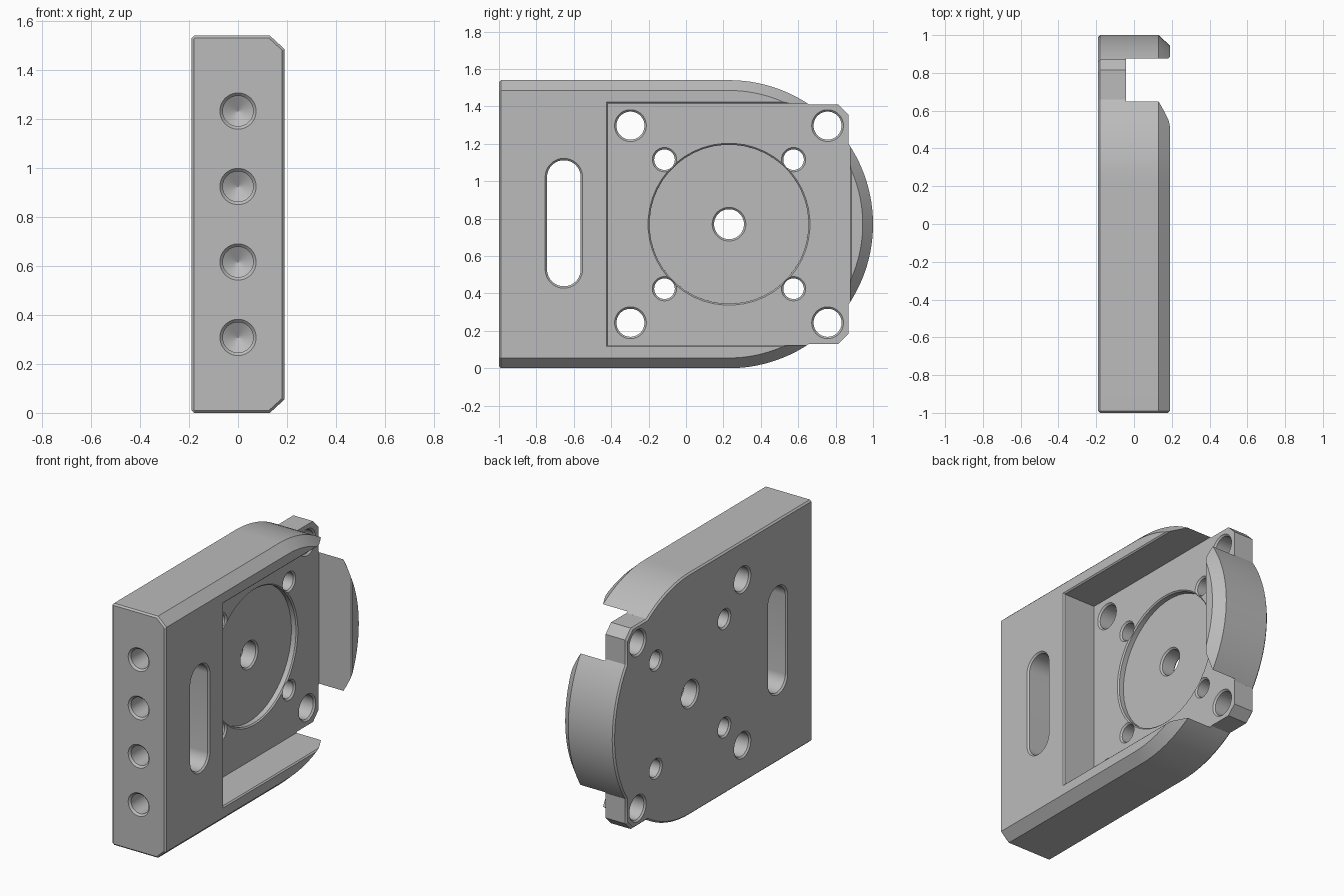
import bpy, bmesh
from math import sin, cos, pi

default = bpy.data.objects.get("Cube")
if default:
    bpy.data.objects.remove(default)

CY, CZ, R = 0.23, 0.77, 0.77        # centre and radius of the rounded end
BACK, TOP, FLOOR, RECESS = -0.19, 0.19, -0.042, -0.082

metal = bpy.data.materials.new("plain grey metal")
metal.use_nodes = True
grey = (0.5, 0.5, 0.5, 1)
metal.diffuse_color = grey
metal.node_tree.nodes["Principled BSDF"].inputs["Base Color"].default_value = grey


def loft(name, sections, front_bevel=0):
    """Solid skinned through matching rings of points."""
    bm = bmesh.new()
    rings = [[bm.verts.new(p) for p in ring] for ring in sections]
    n = len(rings[0])
    for a, b in zip(rings, rings[1:]):
        for i in range(n):
            j = (i + 1) % n
            bm.faces.new((a[i], a[j], b[j], b[i]))
    bm.faces.new(rings[0])
    bm.faces.new(rings[-1])
    bmesh.ops.recalc_face_normals(bm, faces=bm.faces)
    if front_bevel:
        bm.normal_update()
        fronts = [f for f in bm.faces if f.normal.y < -0.99]
        face = bmesh.ops.dissolve_faces(bm, faces=fronts, use_verts=False)["region"][0]
        bmesh.ops.bevel(bm, geom=list(face.edges), offset=front_bevel,
                        segments=1, affect='EDGES')
        bmesh.ops.recalc_face_normals(bm, faces=bm.faces)
    mesh = bpy.data.meshes.new(name)
    bm.to_mesh(mesh)
    bm.free()
    mesh.materials.append(metal)
    obj = bpy.data.objects.new(name, mesh)
    bpy.context.collection.objects.link(obj)
    return obj


def combine(target, other, operation):
    mod = target.modifiers.new(operation, 'BOOLEAN')
    mod.operation, mod.object, mod.solver = operation, other, 'EXACT'
    bpy.context.view_layer.objects.active = target
    bpy.ops.object.modifier_apply(modifier=mod.name)
    bpy.data.objects.remove(other)


def body_ring(x, inset):
    r = R - inset
    arc = [(x, CY + r * cos(a), CZ + r * sin(a))
           for a in (pi * (i / 64 - 0.5) for i in range(65))]
    return [(x, -1, CZ - r)] + arc + [(x, -1, CZ + r)]


def slot_ring(x, y, z, r, half=0):
    """Circle, or upright stadium when half is above zero."""
    n = 48
    angles = [2 * pi * (i + 0.5) / n for i in range(n)]
    return [(x, y + r * cos(a), z + r * sin(a) + (half if sin(a) > 0 else -half))
            for a in angles]


def tab_ring(x, inset):
    h, c = 0.64 - inset, 0.055
    y0, y1 = CY - h, CY + h
    return [(x, y0, CZ - h), (x, y1 - c, CZ - h), (x, y1, CZ - h + c),
            (x, y1, CZ + h - c), (x, y1 - c, CZ + h), (x, y0, CZ + h)]


def pocket_ring(x, grow):
    h = 0.646 + grow
    return [(x, CY + a * h, CZ + b * h) for a, b in ((-1, -1), (1, -1), (1, 1), (-1, 1))]


def through_hole(y, z, r, x1, half=0, c=0.01):
    """Cut with a small countersink at both faces."""
    profile = ((BACK - c, r + 2 * c), (BACK + c, r), (x1 - c, r), (x1 + c, r + 2 * c))
    cutter = loft("hole_cutter", [slot_ring(x, y, z, q, half) for x, q in profile])
    combine(plate, cutter, 'DIFFERENCE')


# Plate with rounded end and wide chamfer on the pocket side
plate = loft("mounting_plate", [body_ring(BACK, 0.01), body_ring(BACK + 0.01, 0),
                                body_ring(0.13, 0), body_ring(TOP, 0.055)], 0.01)

# Square floor whose rear corners stick out as tabs
tabs = loft("corner_tabs", [tab_ring(BACK, 0.01), tab_ring(BACK + 0.01, 0), tab_ring(0, 0)])
combine(plate, tabs, 'UNION')

# Square pocket and round recess in its floor
pocket = loft("pocket_cutter", [pocket_ring(FLOOR, 0), pocket_ring(TOP - 0.008, 0),
                                pocket_ring(TOP + 0.02, 0.028)])
combine(plate, pocket, 'DIFFERENCE')
c = 0.008
recess = loft("recess_cutter", [slot_ring(x, CY, CZ, r) for x, r in
                                ((RECESS, 0.425), (FLOOR - c, 0.425), (FLOOR + c, 0.425 + 2 * c))])
combine(plate, recess, 'DIFFERENCE')

# Centre hole, two square hole patterns and the long slot
through_hole(CY, CZ, 0.08, RECESS)
for offset, radius in ((0.527, 0.075), (0.345, 0.055)):
    for sy in (-1, 1):
        for sz in (-1, 1):
            through_hole(CY + sy * offset, CZ + sz * offset, radius, FLOOR)
through_hole(-0.653, CZ + 0.005, 0.09, TOP, half=0.247)

# Row of blind drilled holes in the front edge
for i in range(4):
    z = CZ + (i - 1.5) * 0.308
    profile = ((-1.02, 0.094), (-0.988, 0.062), (-0.84, 0.062), (-0.805, 0.001))
    rings = [[(px, y, pz) for px, _, pz in
              ((p[1], 0, p[2]) for p in slot_ring(0, 0, z, r))] for y, r in profile]
    combine(plate, loft("drill_cutter", rings), 'DIFFERENCE')

# Smooth curves, crisp chamfers
bpy.ops.object.select_all(action='DESELECT')
plate.select_set(True)
bpy.context.view_layer.objects.active = plate
bpy.ops.object.shade_smooth_by_angle(angle=pi / 7)
